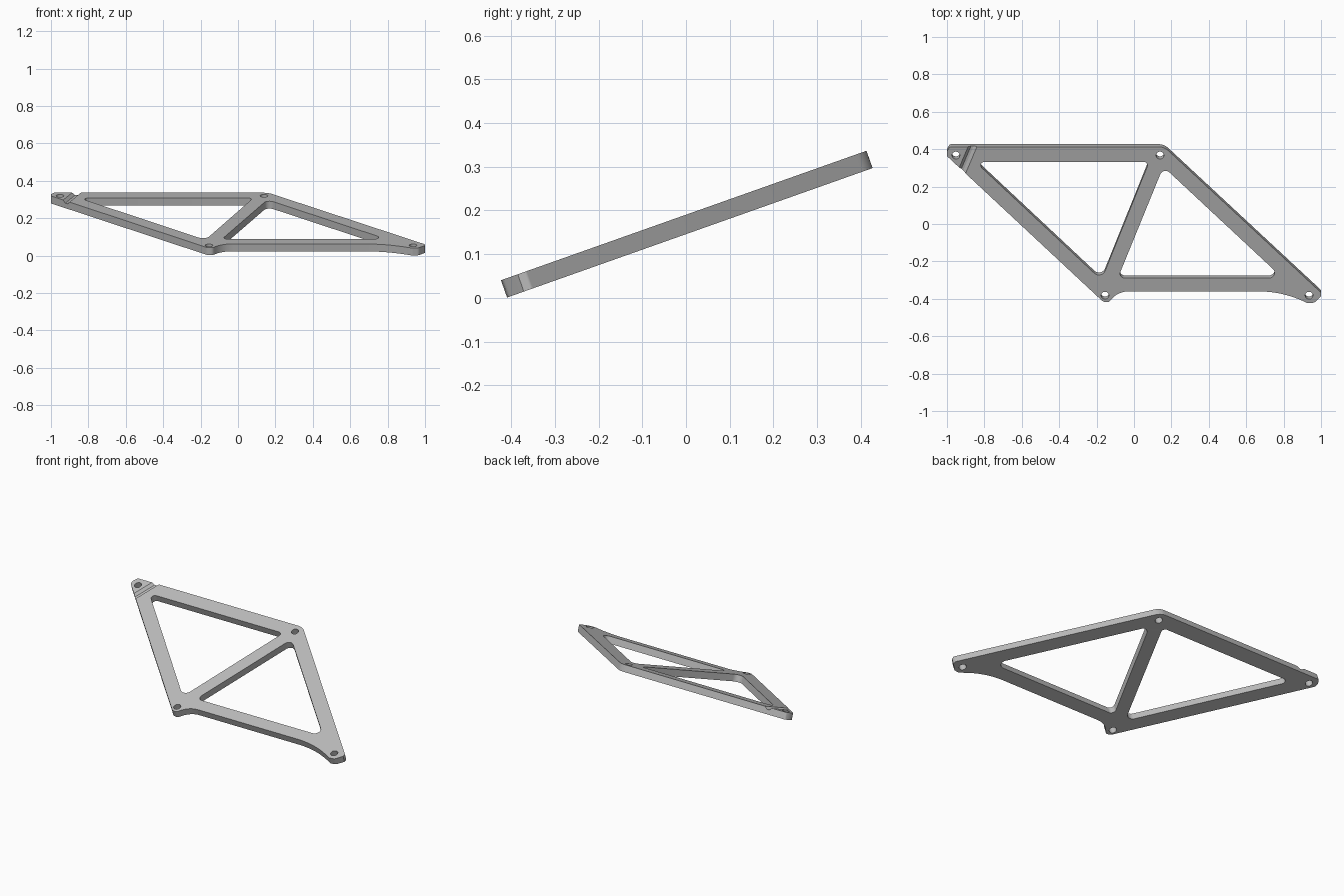
import bpy, bmesh, math
from mathutils import Vector, Matrix

cube = bpy.data.objects.get("Cube")
if cube:
    bpy.data.objects.remove(cube, do_unlink=True)

TILT = math.radians(19.5)   # slope of the plate
HALF = 0.021                # half thickness
LIFT = 0.168                # height of the plate centre


def flat(x, y):
    """Plan position on the upper face -> position in the untilted plate."""
    return Vector((x, (y + HALF * math.sin(TILT)) / math.cos(TILT)))


def rounded(corners, steps=8):
    """Polygon from (x, y, radius) corners, each replaced by an arc."""
    pts = [flat(x, y) for x, y, r in corners]
    out = []
    for i, p in enumerate(pts):
        r = corners[i][2]
        if r == 0:
            out.append(p)
            continue
        a = (pts[i - 1] - p).normalized()
        b = (pts[(i + 1) % len(pts)] - p).normalized()
        half = a.angle(b) / 2
        centre = p + (a + b).normalized() * r / math.sin(half)
        start = p + a * r / math.tan(half) - centre
        end = p + b * r / math.tan(half) - centre
        turn = start.angle_signed(end)
        for k in range(steps + 1):
            out.append(centre + Matrix.Rotation(-turn * k / steps, 2) @ start)
    return out


def circle(x, y, r, n=24):
    c = flat(x, y)
    return [c + r * Vector((math.cos(t), math.sin(t)))
            for t in (math.tau * k / n for k in range(n))]


# Outer outline, two triangular windows and four bolt holes
outline = rounded([
    (-0.985, 0.413, 0.012), (-1.0, 0.388, 0), (-1.0, 0.363, 0.01),
    (-0.165, -0.416, 0.03), (-0.135, -0.419, 0.02), (-0.085, -0.36, 0.12),
    (0.79, -0.36, 0.55), (0.93, -0.424, 0.02), (0.965, -0.42, 0.02),
    (1.0, -0.385, 0), (1.0, -0.367, 0.01), (0.161, 0.413, 0.08)])
left_window = rounded([
    (-0.848, 0.332, 0.02), (-0.174, -0.299, 0.035), (0.081, 0.332, 0.02)])
right_window = rounded([
    (0.157, 0.306, 0.03), (-0.086, -0.289, 0.025), (0.795, -0.289, 0.03)])
bolt_holes = [circle(x, y, 0.021) for x, y in
              [(-0.952, 0.367), (0.139, 0.367), (-0.155, -0.382), (0.936, -0.382)]]

# Fill and thicken the plate
curve = bpy.data.curves.new("plate_profile", 'CURVE')
curve.dimensions = '2D'
curve.fill_mode = 'BOTH'
curve.extrude = HALF
for loop in [outline, left_window, right_window] + bolt_holes:
    spline = curve.splines.new('POLY')
    spline.points.add(len(loop) - 1)
    for point, p in zip(spline.points, loop):
        point.co = (p.x, p.y, 0, 1)
    spline.use_cyclic_u = True
helper = bpy.data.objects.new("plate_profile", curve)
bpy.context.collection.objects.link(helper)
bpy.context.view_layer.update()
mesh = bpy.data.meshes.new_from_object(helper)
bpy.data.objects.remove(helper, do_unlink=True)

bm = bmesh.new()
bm.from_mesh(mesh)
bmesh.ops.remove_doubles(bm, verts=bm.verts, dist=0.0002)
bmesh.ops.recalc_face_normals(bm, faces=bm.faces)
bm.to_mesh(mesh)
bm.free()
plate = bpy.data.objects.new("truss_plate", mesh)
bpy.context.collection.objects.link(plate)

# Shallow groove across the upper left end
centre = flat(-0.892, 0.346)
along = Vector((0.059, 0.147)).normalized()
across = Vector((along.y, -along.x))
bm = bmesh.new()
section = [(-0.034, 0.01), (-0.022, 0), (-0.007, -0.014),
           (0.006, -0.014), (0.016, -0.008), (0.022, 0), (0.034, 0.01)]
verts = [bm.verts.new((*(centre + across * s - along * 0.2), HALF + h)) for s, h in section]
face = bm.faces.new(verts)
ext = bmesh.ops.extrude_face_region(bm, geom=[face])
bmesh.ops.translate(bm, vec=(*(along * 0.4), 0),
                    verts=[g for g in ext["geom"] if isinstance(g, bmesh.types.BMVert)])
bmesh.ops.recalc_face_normals(bm, faces=bm.faces)
cut_mesh = bpy.data.meshes.new("groove_cutter")
bm.to_mesh(cut_mesh)
bm.free()
cutter = bpy.data.objects.new("groove_cutter", cut_mesh)
cutter.hide_render = True
bpy.context.collection.objects.link(cutter)

mod = plate.modifiers.new("groove", 'BOOLEAN')
mod.operation = 'DIFFERENCE'
mod.solver = 'EXACT'
mod.object = cutter
bpy.ops.object.select_all(action='DESELECT')
plate.select_set(True)
bpy.context.view_layer.objects.active = plate
bpy.ops.object.modifier_apply(modifier=mod.name)
bpy.data.objects.remove(cutter, do_unlink=True)

# Tilt into place, colour and shade
plate.data.transform(Matrix.Translation((0, 0, LIFT)) @ Matrix.Rotation(TILT, 4, 'X'))
grey = bpy.data.materials.new("light_grey_metal")
grey.use_nodes = True
colour = (0.5, 0.5, 0.5, 1)
grey.diffuse_color = colour
grey.node_tree.nodes["Principled BSDF"].inputs["Base Color"].default_value = colour
plate.data.materials.clear()
plate.data.materials.append(grey)
bpy.ops.object.shade_smooth_by_angle(angle=math.radians(30))
